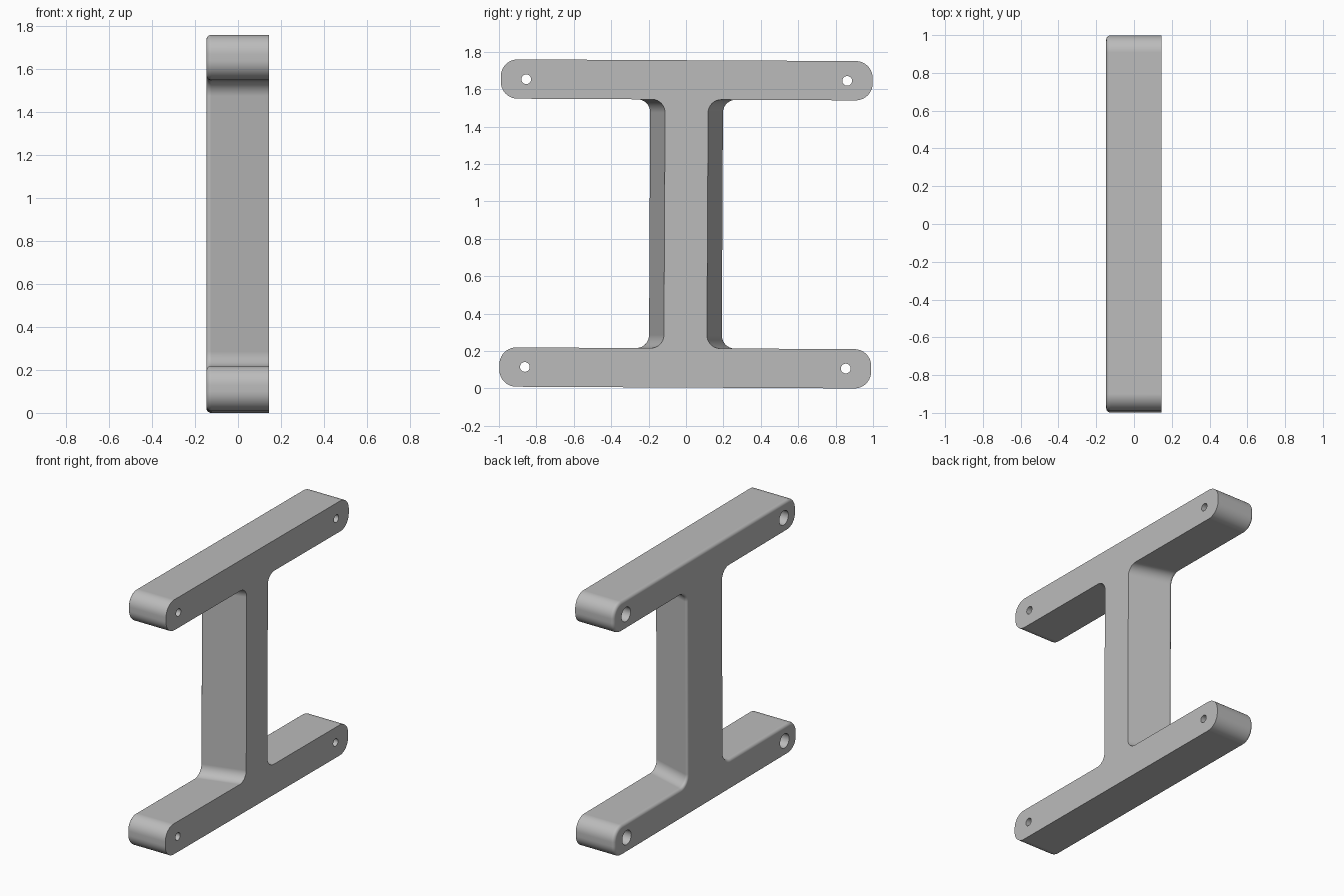
import bpy, bmesh
from math import cos, sin, pi
from mathutils import Matrix, Vector

old = bpy.data.objects.get("Cube")
if old:
    bpy.data.objects.remove(old, do_unlink=True)

# Main sizes
LENGTH, OUTER, INNER = 0.994, 0.875, 0.665   # half sizes of the bars
END_R, FILLET_R, EDGE_R = 0.09, 0.07, 0.022
X_BACK, X_FACE = -0.147, 0.145
HOLE_Y, HOLE_Z = 0.858, 0.769
TILT, MID_Z = -0.005, 0.88

grey = bpy.data.materials.new("grey_plastic")
grey.use_nodes = True
colour = (0.5, 0.5, 0.5, 1)
grey.diffuse_color = colour
grey.node_tree.nodes["Principled BSDF"].inputs["Base Color"].default_value = colour


def arc(cy, cz, r, start, end, n=10):
    return [(cy + r * cos(start + (end - start) * i / n),
             cz + r * sin(start + (end - start) * i / n)) for i in range(n + 1)]


def outline(web, inset):
    """H-shaped outline: one quarter, mirrored twice."""
    quarter = (arc(web + FILLET_R, INNER - FILLET_R, FILLET_R + inset, pi, pi / 2)
               + arc(LENGTH - END_R, INNER + END_R, END_R - inset, -pi / 2, 0)
               + arc(LENGTH - END_R, OUTER - END_R, END_R - inset, 0, pi / 2))
    half = quarter + [(-y, z) for y, z in reversed(quarter)]
    return half + [(y, -z) for y, z in reversed(half)]


def make_object(name, bm):
    mesh = bpy.data.meshes.new(name)
    bmesh.ops.recalc_face_normals(bm, faces=bm.faces)
    bm.to_mesh(mesh)
    bm.free()
    mesh.materials.append(grey)
    ob = bpy.data.objects.new(name, mesh)
    bpy.context.collection.objects.link(ob)
    return ob


# Frame: outlines lofted along x, web widening to the back, rounded back rim
levels = [(X_FACE, 0)]
for i in range(7):
    a = i / 6 * pi / 2
    levels.append((X_BACK + EDGE_R * (1 - sin(a)), EDGE_R * (1 - cos(a))))
bm = bmesh.new()
rings = []
for x, inset in levels:
    web = 0.115 + 0.085 * (X_FACE - x) / (X_FACE - X_BACK)
    rings.append([bm.verts.new((x, y, z)) for y, z in outline(web, inset)])
for a, b in zip(rings, rings[1:]):
    for i in range(len(a)):
        j = (i + 1) % len(a)
        bm.faces.new((a[i], a[j], b[j], b[i]))
bm.faces.new(rings[0])
bm.faces.new(rings[-1])
frame = make_object("frame", bm)

# Stepped screw holes: narrow at the face, wide at the back
profile = [(X_FACE + 0.1, 0.026), (0.0, 0.026), (0.0, 0.049), (X_BACK - 0.1, 0.049)]
bm = bmesh.new()
SIDES = 32
for sy in (-1, 1):
    for sz in (-1, 1):
        loops = [[bm.verts.new((x, sy * HOLE_Y + r * cos(2 * pi * i / SIDES),
                                sz * HOLE_Z + r * sin(2 * pi * i / SIDES)))
                  for i in range(SIDES)] for x, r in profile]
        for a, b in zip(loops, loops[1:]):
            for i in range(SIDES):
                j = (i + 1) % SIDES
                bm.faces.new((a[i], a[j], b[j], b[i]))
        bm.faces.new(loops[0])
        bm.faces.new(loops[-1])
cutter = make_object("hole_cutter", bm)
cutter.hide_render = True

cut = frame.modifiers.new("holes", 'BOOLEAN')
cut.operation = 'DIFFERENCE'
cut.solver = 'EXACT'
cut.object = cutter
bpy.ops.object.select_all(action='DESELECT')
bpy.context.view_layer.objects.active = frame
frame.select_set(True)
bpy.ops.object.modifier_apply(modifier=cut.name)
bpy.data.objects.remove(cutter, do_unlink=True)

# Slight lean of the whole frame, then stand it on the ground
frame.data.transform(Matrix.Translation(Vector((0, 0, MID_Z))) @ Matrix.Rotation(TILT, 4, 'X'))
low = min(v.co.z for v in frame.data.vertices)
frame.data.transform(Matrix.Translation(Vector((0, 0, -low))))
bpy.ops.object.shade_smooth_by_angle(angle=pi / 6)
normals = frame.modifiers.new("flat_face_normals", 'WEIGHTED_NORMAL')
normals.keep_sharp = True
